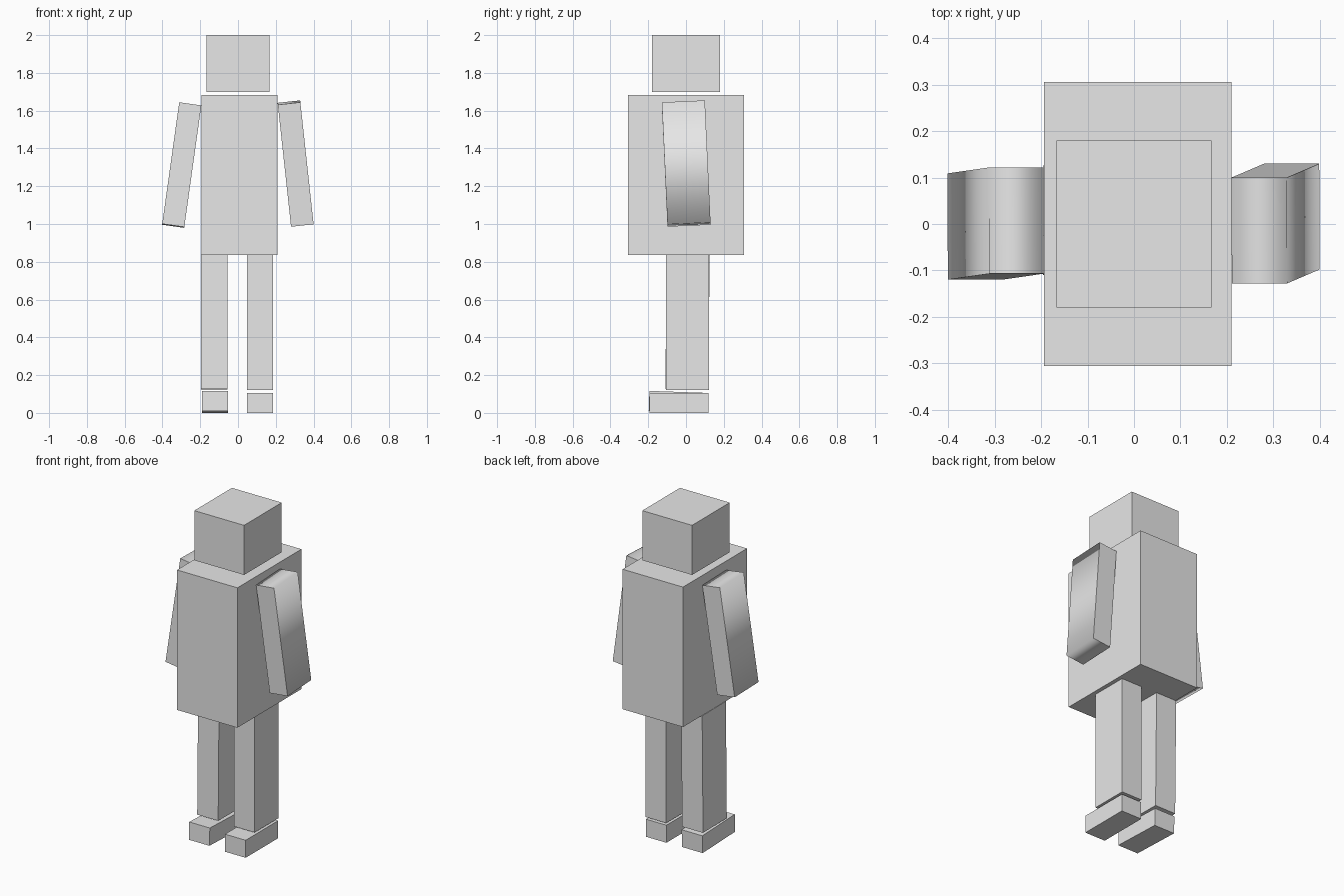
import bpy
import bmesh
from mathutils import Euler, Matrix, Vector

default_cube = bpy.data.objects.get("Cube")
if default_cube:
    bpy.data.objects.remove(default_cube, do_unlink=True)

# Single plain grey
grey = bpy.data.materials.new("plain grey")
grey.use_nodes = True
colour = (0.8, 0.8, 0.8, 1.0)
grey.diffuse_color = colour
grey.node_tree.nodes["Principled BSDF"].inputs["Base Color"].default_value = colour


def box(name, centre, size, pitch=0.0, roll=0.0, rounded=False):
    """Box tilted about x (pitch) and y (roll); rounded softens shading along the limb."""
    bm = bmesh.new()
    bmesh.ops.create_cube(bm, size=1.0, matrix=Matrix.Diagonal((*size, 1.0)))
    if rounded:
        for face in bm.faces:
            face.smooth = True
        for edge in bm.edges:
            runs_front_to_back = abs((edge.verts[0].co - edge.verts[1].co).y) > 0.01
            edge.smooth = runs_front_to_back
    mesh = bpy.data.meshes.new(name)
    bm.to_mesh(mesh)
    bm.free()
    mesh.materials.append(grey)
    obj = bpy.data.objects.new(name, mesh)
    obj.location = Vector(centre)
    obj.rotation_euler = Euler((pitch, roll, 0.0))
    bpy.context.collection.objects.link(obj)
    return obj


# Head and torso
box("head", (0, 0, 1.85), (0.333, 0.36, 0.30))
box("torso", (0.008, 0, 1.259), (0.404, 0.612, 0.846))

# Arms, hanging slightly outward
box("left_arm", (0.305, 0.001, 1.32), (0.12, 0.228, 0.65), 0.046, -0.108, True)
box("right_arm", (-0.298, 0.001, 1.312), (0.118, 0.229, 0.65), -0.02, 0.139, True)

# Legs
box("left_leg", (0.117, 0.007, 0.478), (0.138, 0.227, 0.716))
box("right_leg", (-0.126, 0.008, 0.481), (0.140, 0.227, 0.71), -0.012)

# Feet, the right toe lifted a little
box("left_foot", (0.117, -0.037, 0.053), (0.138, 0.311, 0.106))
box("right_foot", (-0.122, -0.04, 0.058), (0.138, 0.311, 0.106), -0.035)
